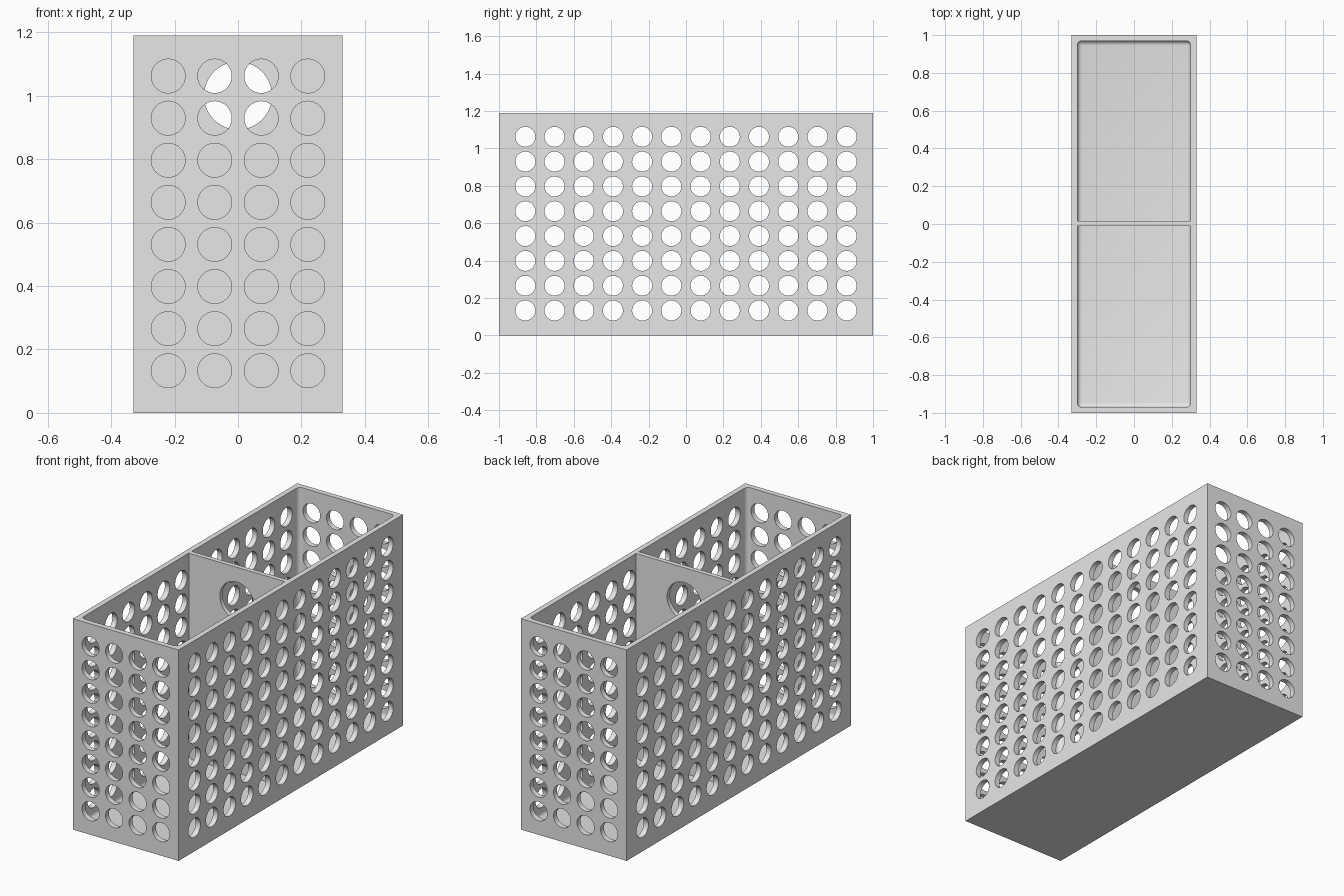
import bpy
import bmesh
from math import pi
from mathutils import Matrix, Vector

default = bpy.data.objects.get("Cube")
if default:
    bpy.data.objects.remove(default, do_unlink=True)

WIDTH, LENGTH, HEIGHT = 0.66, 2.0, 1.19
WALL = 0.03
HOLE_RADIUS = 0.0535
ROWS = [0.133 + 0.1327 * i for i in range(8)]

grey = bpy.data.materials.new("light grey plastic")
grey.use_nodes = True
grey.diffuse_color = (0.8, 0.8, 0.8, 1)
grey.node_tree.nodes["Principled BSDF"].inputs["Base Color"].default_value = grey.diffuse_color


def make_object(name, bm):
    bmesh.ops.recalc_face_normals(bm, faces=bm.faces)
    mesh = bpy.data.meshes.new(name)
    bm.to_mesh(mesh)
    bm.free()
    mesh.materials.append(grey)
    obj = bpy.data.objects.new(name, mesh)
    bpy.context.collection.objects.link(obj)
    return obj


def box(name, low, high, fillet=0):
    """Box between two corners; a fillet rounds all edges but the top ones."""
    low, high = Vector(low), Vector(high)
    bm = bmesh.new()
    matrix = Matrix.Translation((low + high) / 2) @ Matrix.Diagonal((*(high - low), 1))
    bmesh.ops.create_cube(bm, size=1, matrix=matrix)
    if fillet:
        edges = [e for e in bm.edges if min(v.co.z for v in e.verts) < high.z - 0.01]
        bmesh.ops.bevel(bm, geom=edges, offset=fillet, segments=5, profile=0.5,
                        affect='EDGES', clamp_overlap=True)
    return make_object(name, bm)


def rods(name, centres, radius, depth, axis, segments=32):
    """Parallel cylinders along one axis, used to drill holes."""
    turn = Matrix.Rotation(pi / 2, 4, 'Y' if axis == 'X' else 'X')
    bm = bmesh.new()
    for centre in centres:
        bmesh.ops.create_cone(bm, cap_ends=True, segments=segments, radius1=radius,
                              radius2=radius, depth=depth,
                              matrix=Matrix.Translation(centre) @ turn)
    return make_object(name, bm)


def select_only(obj):
    bpy.ops.object.select_all(action='DESELECT')
    obj.select_set(True)
    bpy.context.view_layer.objects.active = obj


def cut(target, cutter):
    cutter.hide_render = True
    mod = target.modifiers.new("cut", 'BOOLEAN')
    mod.operation = 'DIFFERENCE'
    mod.solver = 'EXACT'
    mod.object = cutter
    select_only(target)
    bpy.ops.object.modifier_apply(modifier=mod.name)
    bpy.data.objects.remove(cutter, do_unlink=True)


# Open basket with a filleted cavity
x, y = WIDTH / 2, LENGTH / 2
basket = box("basket", (-x, -y, 0), (x, y, HEIGHT))
cut(basket, box("cavity_cutter", (WALL - x, WALL - y, WALL),
                (x - WALL, y - WALL, HEIGHT + 0.1), fillet=0.025))

# Round holes through the long sides, then through the ends
side_columns = [0.1562 * (i - 5.5) for i in range(12)]
end_columns = [0.1467 * (i - 1.5) for i in range(4)]
cut(basket, rods("side_hole_cutter", [(0, c, z) for z in ROWS for c in side_columns],
                 HOLE_RADIUS, WIDTH + 0.2, 'X'))
cut(basket, rods("end_hole_cutter", [(c, 0, z) for z in ROWS for c in end_columns],
                 HOLE_RADIUS, LENGTH + 0.2, 'Y'))

# Central divider with one finger hole
divider = box("divider", (WALL - x, -0.01, WALL), (x - WALL, 0.016, HEIGHT))
cut(divider, rods("finger_hole_cutter", [(0, 0, 1.0)], 0.107, 0.3, 'Y', 48))

for part in (basket, divider):
    select_only(part)
    bpy.ops.object.shade_smooth_by_angle(angle=pi / 6)
